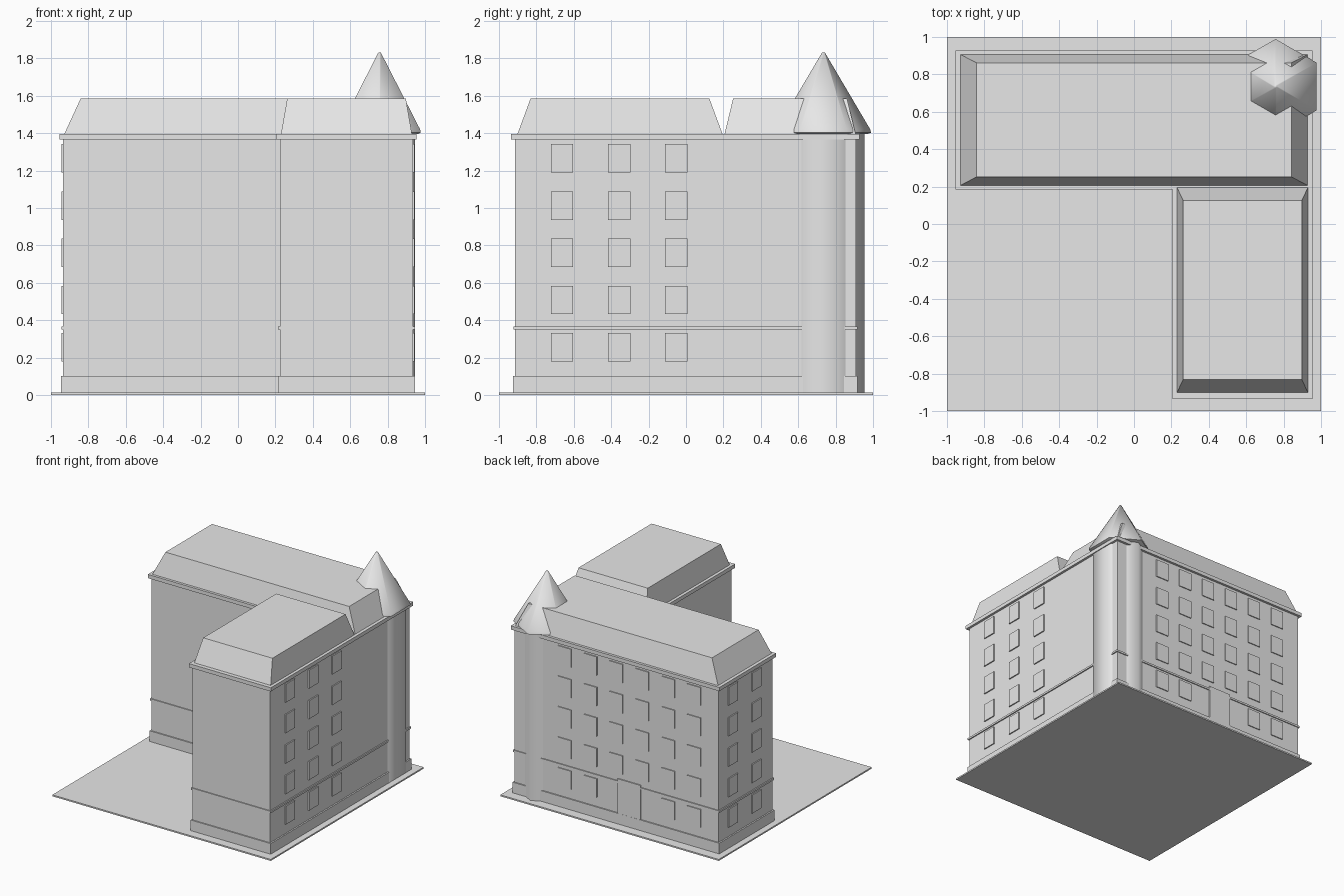
import bpy, bmesh
from math import radians, sin, cos

cube = bpy.data.objects.get("Cube")
if cube:
    bpy.data.objects.remove(cube, do_unlink=True)

grey = bpy.data.materials.new("light_grey")
grey.use_nodes = True
grey.diffuse_color = (0.8, 0.8, 0.8, 1)
grey.node_tree.nodes["Principled BSDF"].inputs["Base Color"].default_value = (0.8, 0.8, 0.8, 1)


def finish(name, bm):
    bmesh.ops.recalc_face_normals(bm, faces=bm.faces)
    mesh = bpy.data.meshes.new(name)
    bm.to_mesh(mesh)
    bm.free()
    mesh.materials.append(grey)
    obj = bpy.data.objects.new(name, mesh)
    bpy.context.collection.objects.link(obj)
    return obj


def add_box(bm, x, y, z, taper=(0, 0)):
    """Box between ranges; taper pulls the top edges inward."""
    verts = bmesh.ops.create_cube(bm, size=1)["verts"]
    for v in verts:
        top = v.co.z > 0
        tx, ty = taper if top else (0, 0)
        v.co = (x[1] - tx if v.co.x > 0 else x[0] + tx,
                y[1] - ty if v.co.y > 0 else y[0] + ty,
                z[1] if top else z[0])


def box(name, x, y, z, taper=(0, 0)):
    bm = bmesh.new()
    add_box(bm, x, y, z, taper)
    return finish(name, bm)


def grown(span, amount):
    return span[0] - amount, span[1] + amount


def six_sided(name, profile, centre):
    """Spin a radius/height profile round six sides, smooth shaded."""
    bm = bmesh.new()
    rings = [[bm.verts.new((centre[0] + r * cos(radians(90 + 60 * k)),
                            centre[1] + r * sin(radians(90 + 60 * k)), z))
              for k in range(6)] for r, z in profile]
    for low, high in zip(rings, rings[1:]):
        for k in range(6):
            n = (k + 1) % 6
            bm.faces.new((low[k], low[n], high[n], high[k]))
    bm.faces.new(rings[0][::-1])
    bm.faces.new(rings[-1])
    obj = finish(name, bm)
    bpy.ops.object.select_all(action="DESELECT")
    obj.select_set(True)
    bpy.context.view_layer.objects.active = obj
    bpy.ops.object.shade_smooth_by_angle(angle=radians(65))
    return obj


# Ground slab
box("ground", (-1, 1), (-1, 1), (0, 0.012))

# Two blocks of the building, each with plinth, belt, cornice and mansard roof
MAIN_X, MAIN_Y = (-0.935, 0.935), (0.205, 0.908)
WING_X, WING_Y = (0.225, 0.935), (-0.915, 0.205)
for part, x, y, taper in (("main", MAIN_X, MAIN_Y, (0.09, 0.047)),
                          ("wing", WING_X, WING_Y, (0.034, 0.072))):
    box(part + "_walls", x, y, (0.01, 1.37))
    box(part + "_plinth", grown(x, 0.012), grown(y, 0.01), (0.01, 0.1))
    box(part + "_belt", grown(x, 0.01), grown(y, 0.008), (0.35, 0.366))
    box(part + "_cornice", grown(x, 0.02), grown(y, 0.02), (1.365, 1.396))
    roof_y = y if part == "main" else (y[0] + 0.012, y[1] - 0.008)
    box(part + "_roof", grown(x, -0.004), roof_y, (1.39, 1.585), taper)

# Window plates, five storeys
STOREYS = [0.255 + 0.2525 * i for i in range(5)]
HALF_W, HALF_H = 0.06, 0.076


def side_windows(name, wall_x, centres):
    bm = bmesh.new()
    for z in STOREYS:
        for c in centres:
            add_box(bm, grown((wall_x, wall_x), 0.0095),
                    grown((c, c), HALF_W), grown((z, z), HALF_H))
    finish(name, bm)


side_windows("right_windows", WING_X[1], [-0.357 + 0.306 * i for i in (-1, 0, 1)])
side_windows("left_windows", MAIN_X[0], [0.42, 0.727])

# Back windows, leaving the ground floor middle free for the door
bm = bmesh.new()
for row, z in enumerate(STOREYS):
    for col in range(6):
        if row == 0 and col in (2, 3):
            continue
        c = -0.712 + 0.237 * col
        add_box(bm, grown((c, c), HALF_W), grown((MAIN_Y[1], MAIN_Y[1]), 0.008),
                grown((z, z), HALF_H))
finish("back_windows", bm)
box("back_door", (-0.225, -0.015), (0.9, 0.917), (0.01, 0.385))

# Corner turret with pointed roof
CORNER = (0.757, 0.735)
six_sided("turret", [(0.22, 0.01), (0.22, 1.41)], CORNER)
six_sided("turret_roof", [(0.235, 1.395), (0.254, 1.402), (0.25, 1.42), (0.008, 1.83)], CORNER)
